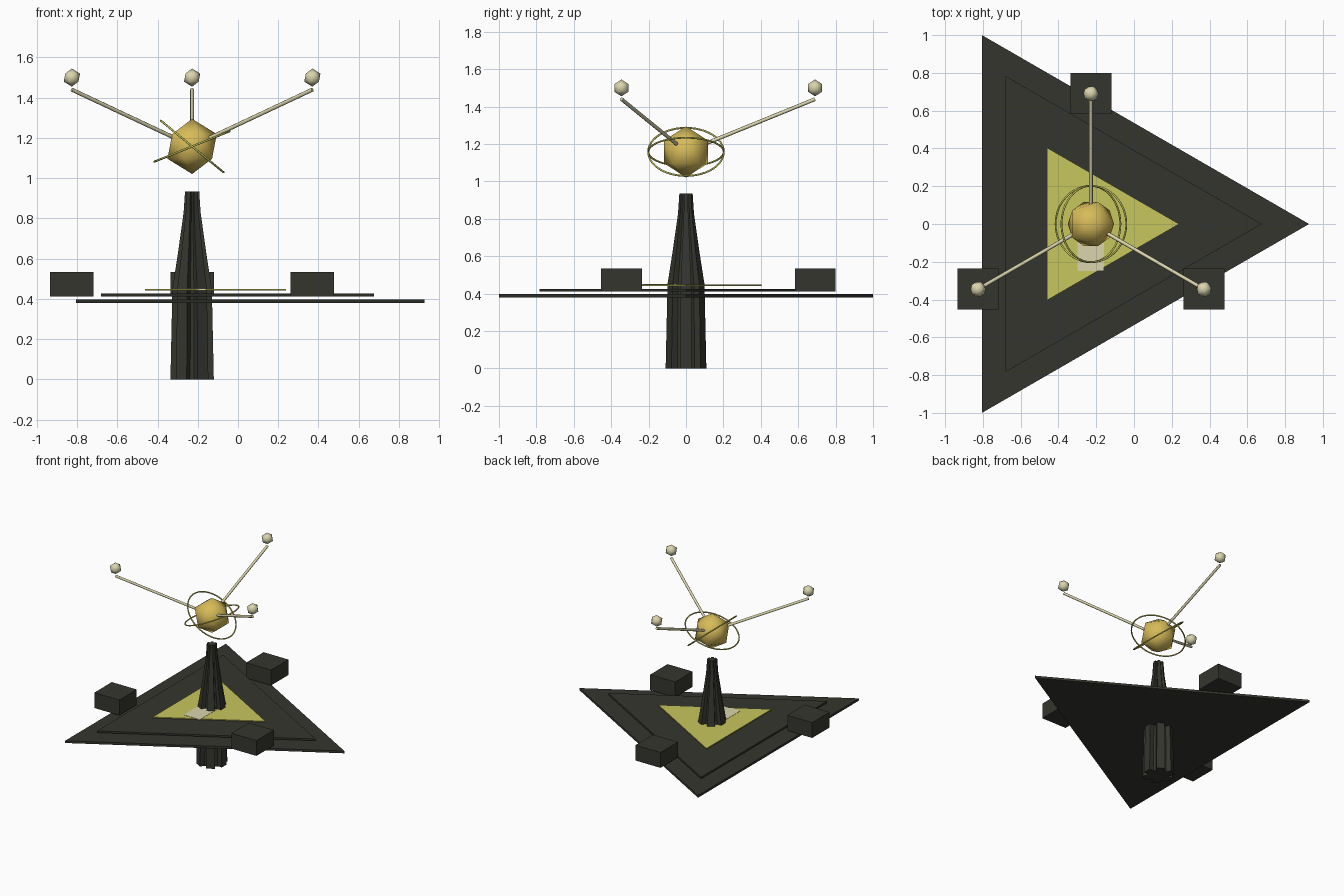
import bpy, bmesh
from math import sin, cos, tau, pi, radians
from mathutils import Vector

cube = bpy.data.objects.get("Cube")
if cube:
    bpy.data.objects.remove(cube)

CX = -0.228  # common vertical axis of the model


def material(name, rgb):
    m = bpy.data.materials.new(name)
    m.use_nodes = True
    m.diffuse_color = (*rgb, 1)
    bsdf = next(n for n in m.node_tree.nodes if n.type == 'BSDF_PRINCIPLED')
    bsdf.inputs["Base Color"].default_value = (*rgb, 1)
    return m


dark = material("dark stone", (0.036, 0.036, 0.028))
yellow = material("yellow", (0.58, 0.57, 0.11))
gold = material("gold", (0.68, 0.50, 0.10))
cream = material("cream", (0.70, 0.66, 0.42))


def loft(name, rings, mat):
    """Solid from a stack of matching point rings, capped at both ends."""
    bm = bmesh.new()
    loops = [[bm.verts.new(p) for p in ring] for ring in rings]
    n = len(loops[0])
    for a, b in zip(loops, loops[1:]):
        for i in range(n):
            j = (i + 1) % n
            bm.faces.new((a[i], a[j], b[j], b[i]))
    bm.faces.new(loops[0][::-1])
    bm.faces.new(loops[-1])
    mesh = bpy.data.meshes.new(name)
    bm.to_mesh(mesh)
    bm.free()
    mesh.materials.append(mat)
    obj = bpy.data.objects.new(name, mesh)
    bpy.context.collection.objects.link(obj)
    return obj


def finish(name, mat, smooth=False):
    obj = bpy.context.object
    obj.name = name
    obj.data.materials.append(mat)
    if smooth:
        bpy.ops.object.shade_smooth()
    return obj


def around(radius, angle, z):
    return Vector((CX + radius * cos(angle), radius * sin(angle), z))


def box(name, centre, size, mat):
    bpy.ops.mesh.primitive_cube_add(size=1, location=centre)
    bpy.context.object.scale = size
    return finish(name, mat)


# Stacked triangular decks
for name, radius, low, high, mat in (
        ("lower_deck", 1.155, 0.38, 0.398, dark),
        ("middle_deck", 0.905, 0.412, 0.426, dark),
        ("upper_deck", 0.467, 0.441, 0.449, yellow)):
    loft(name, [[around(radius, i * tau / 3, z) for i in range(3)]
                for z in (low, high)], mat)

# Pale slab in front of the tower
box("front_slab", (CX, -0.145, 0.447), (0.14, 0.21, 0.008), cream)


# Tower with six tapering fins
def fin_ring(radius, z):
    ring = []
    for i in range(6):
        a = i * tau / 6
        for r, da in ((0.7, -0.4), (1.02, -0.28), (1.02, 0.28), (0.7, 0.4)):
            ring.append(around(radius * r, a + da, z))
    return ring


profile = ((0.11, 0), (0.1, 0.45), (0.073, 0.62), (0.043, 0.83), (0.036, 0.935))
loft("finned_tower", [fin_ring(r, z) for r, z in profile], dark)

# Central golden orb
bpy.ops.mesh.primitive_ico_sphere_add(subdivisions=1, radius=0.137,
                                      location=(CX, 0, 1.158))
finish("central_orb", gold, True)

# Tilted orbit rings
for name, tilt in (("steep_ring", 39.5), ("shallow_ring", -22)):
    bpy.ops.mesh.primitive_torus_add(
        location=(CX, 0, 1.158), rotation=(0, radians(tilt), 0),
        major_radius=0.202, minor_radius=0.005,
        major_segments=48, minor_segments=8)
    finish(name, yellow, True)

# Three arms, each with a satellite orb above and a block below
for label, angle in (("back", pi / 2), ("right", pi * 7 / 6), ("left", pi * 11 / 6)):
    start, end = around(0.1, angle, 1.2), around(0.69, angle, 1.44)
    span = end - start
    bpy.ops.mesh.primitive_cylinder_add(
        vertices=8, radius=0.01, depth=span.length, location=(start + end) / 2,
        rotation=span.to_track_quat('Z', 'Y').to_euler())
    finish(label + "_arm", cream)
    bpy.ops.object.shade_smooth_by_angle(angle=radians(50))
    bpy.ops.mesh.primitive_ico_sphere_add(subdivisions=1, radius=0.045,
                                          location=around(0.69, angle, 1.5))
    finish(label + "_satellite_orb", cream, True)
    box(label + "_block", around(0.69, angle, 0.473), (0.217, 0.217, 0.121), dark)
